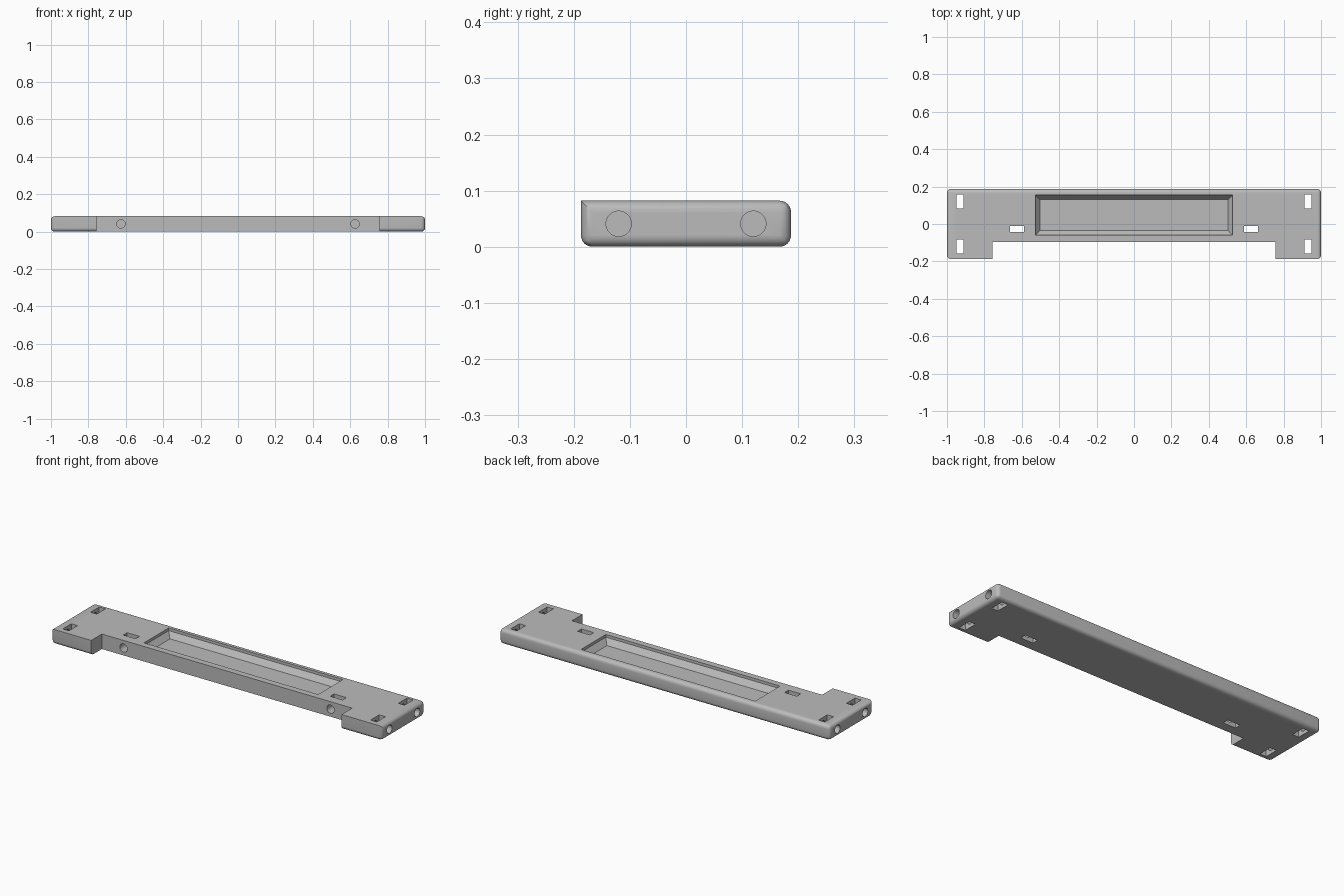
import bpy
import bmesh
from math import radians
from mathutils import Matrix

HEIGHT = 0.082
DEPTH = 0.187      # half depth
NOTCH_Y = -0.095   # front face between the two feet
NOTCH_X = 0.757
FILLET = 0.02
HOLE_Z = HEIGHT / 2
SLOT_Y = 0.12

cube = bpy.data.objects.get("Cube")
if cube:
    bpy.data.objects.remove(cube)

grey = bpy.data.materials.new("plain grey")
grey.use_nodes = True
colour = (0.5, 0.5, 0.5, 1)
grey.diffuse_color = colour
grey.node_tree.nodes["Principled BSDF"].inputs["Base Color"].default_value = colour


def make_object(name, bm):
    bmesh.ops.recalc_face_normals(bm, faces=bm.faces)
    mesh = bpy.data.meshes.new(name)
    bm.to_mesh(mesh)
    bm.free()
    mesh.materials.append(grey)
    obj = bpy.data.objects.new(name, mesh)
    bpy.context.collection.objects.link(obj)
    return obj


def loft(sections):
    """Closed solid through a stack of (outline, z) sections."""
    bm = bmesh.new()
    rings = [[bm.verts.new((x, y, z)) for x, y in pts] for pts, z in sections]
    for low, high in zip(rings, rings[1:]):
        n = len(low)
        for i in range(n):
            j = (i + 1) % n
            bm.faces.new((low[i], low[j], high[j], high[i]))
    bm.faces.new(rings[0])
    bm.faces.new(rings[-1])
    return bm


def rectangle(x0, x1, y0, y1):
    return [(x0, y0), (x1, y0), (x1, y1), (x0, y1)]


def slot(x, y, width, depth):
    outline = rectangle(x - width / 2, x + width / 2, y - depth / 2, y + depth / 2)
    return make_object("slot_cutter", loft([(outline, -0.1), (outline, 0.2)]))


def bore(centre, length, axis):
    bm = bmesh.new()
    turn = Matrix.Rotation(radians(90), 4, "Y" if axis == "X" else "X")
    bmesh.ops.create_cone(bm, cap_ends=True, segments=40, radius1=0.0225,
                          radius2=0.0225, depth=length,
                          matrix=Matrix.Translation(centre) @ turn)
    return make_object("bore_cutter", bm)


# Base plate: shallow U outline, rounded on the outside except the front top edge
half = [(NOTCH_X, NOTCH_Y), (NOTCH_X, -DEPTH), (1, -DEPTH), (1, DEPTH)]
outline = half + [(-x, y) for x, y in reversed(half)]
bm = loft([(outline, 0), (outline, HEIGHT)])


def is_rounded(edge):
    a, b = (v.co for v in edge.verts)
    mid = (a + b) / 2
    at_end = abs(mid.x) > 0.999
    at_back = mid.y > DEPTH - 0.001
    at_front_bottom = mid.y < 0.001 - DEPTH and mid.z < 0.001
    return at_end or at_back or at_front_bottom


bmesh.ops.bevel(bm, geom=[e for e in bm.edges if is_rounded(e)], offset=FILLET,
                offset_type="OFFSET", segments=8, profile=0.5, affect="EDGES")
plate = make_object("base_plate", bm)

# Tray: short upright lip, then sloping walls down to a flat floor
rim = rectangle(-0.527, 0.527, -0.06, 0.154)
floor = rectangle(-0.503, 0.503, -0.035, 0.131)
cutters = [make_object("tray_cutter", loft([(floor, 0.037), (rim, 0.067), (rim, 0.12)]))]

# Nut slots and bolt holes, the same on both sides
for side in (-1, 1):
    for y in (-SLOT_Y, SLOT_Y):
        cutters.append(slot(side * 0.931, y, 0.038, 0.075))
        cutters.append(bore((side * 0.96, y, HOLE_Z), 0.18, "X"))
    cutters.append(slot(side * 0.626, -0.027, 0.075, 0.033))
    cutters.append(bore((side * 0.626, -0.06, HOLE_Z), 0.17, "Y"))

bpy.ops.object.select_all(action="DESELECT")
bpy.context.view_layer.objects.active = plate
plate.select_set(True)
for cutter in cutters:
    cutter.hide_render = True
    cut = plate.modifiers.new("cut", "BOOLEAN")
    cut.operation = "DIFFERENCE"
    cut.solver = "EXACT"
    cut.object = cutter
    bpy.ops.object.modifier_apply(modifier=cut.name)
    bpy.data.objects.remove(cutter)

bpy.ops.object.shade_smooth_by_angle(angle=radians(30))
